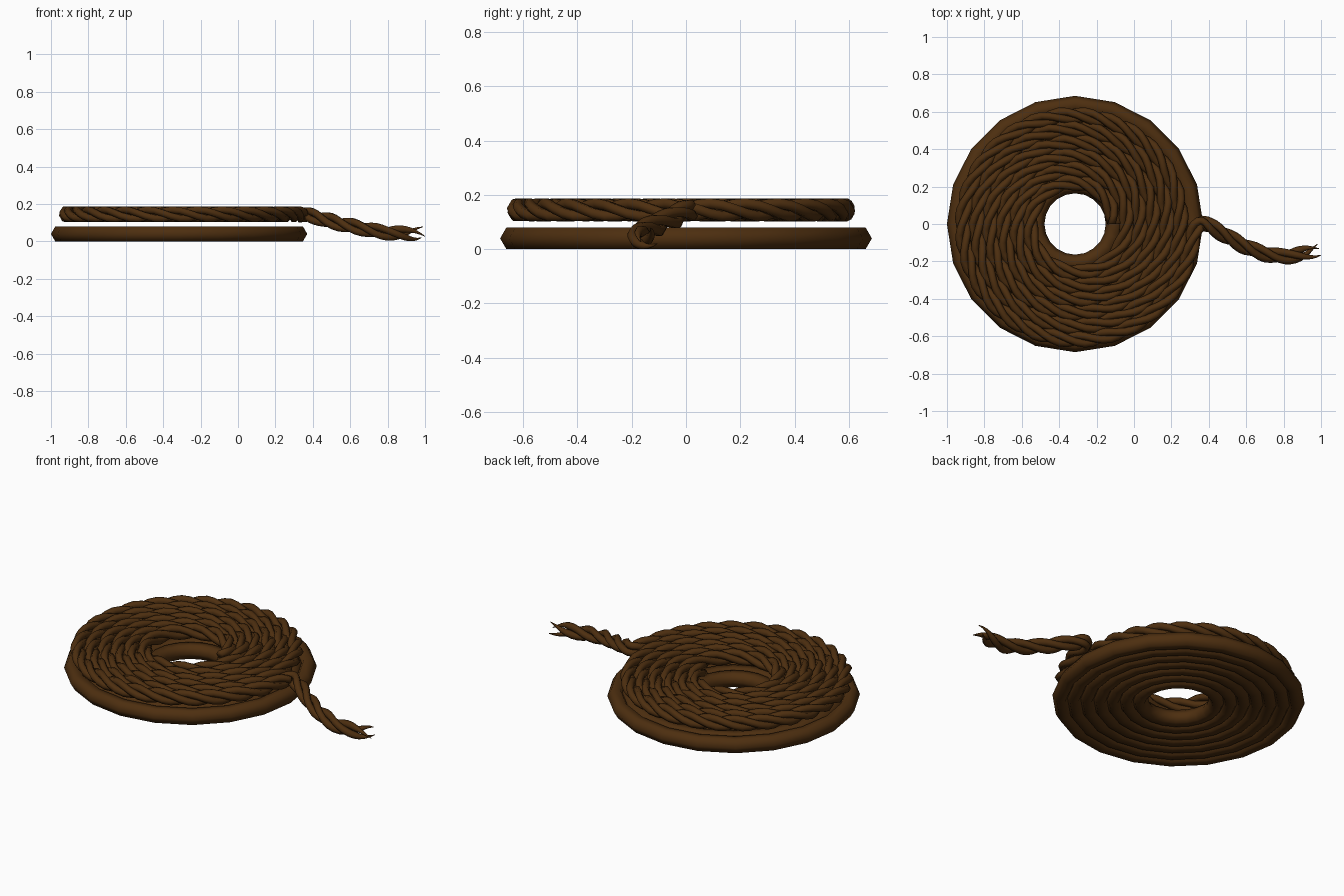
import bpy, bmesh, math
from mathutils import Vector

old = bpy.data.objects.get("Cube")
if old:
    bpy.data.objects.remove(old)

# Single dark brown fibre colour
brown = bpy.data.materials.new("dark brown rope")
brown.use_nodes = True
colour = (0.075, 0.028, 0.005, 1)
brown.diffuse_color = colour
brown.node_tree.nodes["Principled BSDF"].inputs["Base Color"].default_value = colour

CENTRE_X = -0.315
INNER, OUTER, TURNS = 0.210, 0.639, 6
PITCH = (OUTER - INNER) / TURNS
TOP_Z = 0.145


def make_object(name, bm):
    bmesh.ops.recalc_face_normals(bm, faces=bm.faces)
    mesh = bpy.data.meshes.new(name)
    bm.to_mesh(mesh)
    bm.free()
    mesh.materials.append(brown)
    mesh.shade_smooth()
    obj = bpy.data.objects.new(name, mesh)
    bpy.context.collection.objects.link(obj)
    return obj


def tube(name, rings, closed=False):
    """Skin a list of vertex rings, capping open ends."""
    bm = bmesh.new()
    loops = [[bm.verts.new(p) for p in ring] for ring in rings]
    pairs = list(zip(loops, loops[1:]))
    if closed:
        pairs.append((loops[-1], loops[0]))
    else:
        bm.faces.new(loops[0])
        bm.faces.new(loops[-1])
    for a, b in pairs:
        for i in range(len(a)):
            j = (i + 1) % len(a)
            bm.faces.new((a[i], a[j], b[j], b[i]))
    return make_object(name, bm)


def section(centre, side, up, radius, sides=6):
    return [centre + radius * (side * math.cos(k * math.tau / sides)
                               + up * math.sin(k * math.tau / sides))
            for k in range(sides)]


# Lower layer: plain concentric six-sided rings
Z = Vector((0, 0, 1))
for n in range(TURNS + 1):
    rings = []
    for k in range(20):
        a = k * math.tau / 20
        out = Vector((math.cos(a), math.sin(a), 0))
        centre = Vector((CENTRE_X, 0, 0.04)) + out * (INNER + n * PITCH)
        rings.append(section(centre, out, Z, 0.0462))
    tube(f"lower_ring_{n + 1}", rings, closed=True)

# Centre line of the upper rope: a spiral followed by a loose tail
path = []
angle, end_angle = 0.0, TURNS * math.tau - 0.10
while angle < end_angle:
    r = INNER - 0.004 + PITCH * angle / math.tau
    path.append(Vector((CENTRE_X + r * math.cos(angle), r * math.sin(angle), TOP_Z)))
    angle += 0.045 / r

tail = [path[-2], path[-1]] + [Vector(p) for p in (
    (0.35, 0.005, 0.143), (0.42, -0.02, 0.13), (0.52, -0.08, 0.102),
    (0.64, -0.14, 0.075), (0.77, -0.172, 0.05), (0.89, -0.162, 0.042),
    (0.99, -0.135, 0.042), (1.08, -0.11, 0.042))]
for p0, p1, p2, p3 in zip(tail, tail[1:], tail[2:], tail[3:]):
    for s in range(1, 5):
        t = s / 4
        path.append(0.5 * (2 * p1 + (p2 - p0) * t
                           + (2 * p0 - 5 * p1 + 4 * p2 - p3) * t ** 2
                           + (3 * p1 - p0 - 3 * p2 + p3) * t ** 3))

lengths = [0.0]
for a, b in zip(path, path[1:]):
    lengths.append(lengths[-1] + (b - a).length)

# Upper rope: three twisted strands with frayed, pointed tips
TWIST, FRAY = 0.40, 0.11
for strand in range(3):
    rings = []
    for i, p in enumerate(path):
        along = (path[min(i + 1, len(path) - 1)] - path[max(i - 1, 0)]).normalized()
        side = along.cross(Z).normalized()
        up = side.cross(along)
        fray = max(0.0, 1 - (lengths[-1] - lengths[i]) / FRAY)
        phase = strand * math.tau / 3 - math.tau * lengths[i] / TWIST
        offset = 0.024 * (1 + 0.5 * fray)
        centre = p + offset * (side * math.cos(phase) + up * math.sin(phase))
        rings.append(section(centre, side, up, 0.0215 * (1 - 0.92 * fray)))
    tube(f"rope_strand_{strand + 1}", rings)
